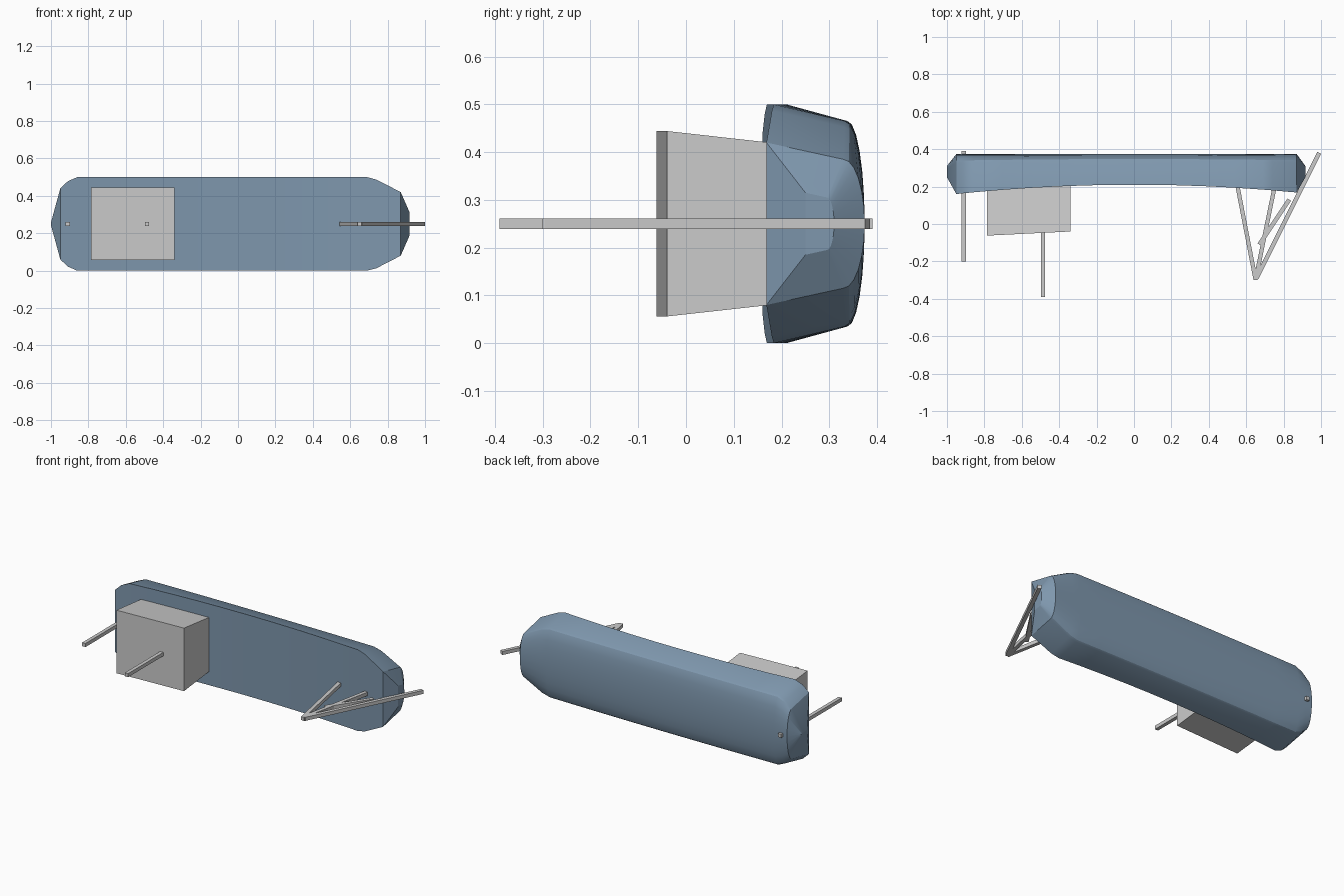
import bpy, bmesh, math
from mathutils import Vector

if "Cube" in bpy.data.objects:
    bpy.data.objects.remove(bpy.data.objects["Cube"])

ZC = 0.25  # centre plane of the vessel, which lies on its side with masts toward -y


def finish(name, bm, smooth=False, mat=None):
    bmesh.ops.recalc_face_normals(bm, faces=bm.faces)
    me = bpy.data.meshes.new(name)
    bm.to_mesh(me)
    bm.free()
    ob = bpy.data.objects.new(name, me)
    bpy.context.collection.objects.link(ob)
    if mat:
        me.materials.append(mat)
    if smooth:
        bpy.ops.object.select_all(action='DESELECT')
        ob.select_set(True)
        bpy.context.view_layer.objects.active = ob
        bpy.ops.object.shade_smooth_by_angle(angle=math.radians(25))
    return ob


def section(deck, half, chine, chine_half, keel, n=6):
    """Half profile (y, z offset) mirrored: deck edge, chine, rounded bottom."""
    pts = [(deck, half)]
    for i in range(n + 1):
        a = i / n * math.pi / 2
        pts.append((chine + (keel - chine) * math.sin(a), chine_half * math.cos(a)))
    return pts + [(y, -z) for y, z in reversed(pts[:-1])]


# Hull: lofted stations from stern to bow
paint = bpy.data.materials.new("hull_paint")
paint.diffuse_color = (0.21, 0.31, 0.42, 1)
paint.use_nodes = True
paint.node_tree.nodes["Principled BSDF"].inputs["Base Color"].default_value = paint.diffuse_color

stations = [(-0.95, 0.19), (-0.91, 0.228), (-0.86, 0.25)]
stations += [(-0.86 + 1.55 * i / 10, 0.25) for i in range(1, 11)]
stations += [(0.74, 0.237), (0.87, 0.17)]
loft = [(-1.0, section(0.25, 0.007, 0.29, 0.006, 0.31))]
for x, w in stations:
    loft.append((x, section(0.21 - 0.055 * x * x, w, 0.338 - 0.012 * x * x,
                            w - 0.035, 0.374)))
loft.append((0.916, section(0.25, 0.065, 0.295, 0.055, 0.31)))

bm = bmesh.new()
rings = [[bm.verts.new((x, y, ZC + z)) for y, z in prof] for x, prof in loft]
for a, b in zip(rings, rings[1:]):
    for i in range(len(a)):
        j = (i + 1) % len(a)
        bm.faces.new((a[i], a[j], b[j], b[i]))
bm.faces.new(rings[0])
bm.faces.new(rings[-1])
finish("hull", bm, True, paint)

# Cabin: block that flares slightly toward its roof
bm = bmesh.new()
cabin = []
for x, roof in ((-0.785, -0.062), (-0.34, -0.04)):
    cabin.append([bm.verts.new((x, y, ZC + z)) for y, z in
                  ((roof, 0.194), (roof, -0.194), (0.22, -0.165), (0.22, 0.165))])
for i in range(4):
    j = (i + 1) % 4
    bm.faces.new((cabin[0][i], cabin[0][j], cabin[1][j], cabin[1][i]))
for ring in cabin:
    bm.faces.new(ring)
finish("cabin", bm)


# Masts and bow frame: square bars in the centre plane
def bar(name, p, q, t=0.022):
    p, q = Vector(p), Vector(q)
    d = (q - p).normalized()
    n = Vector((-d.y, d.x)) * t / 2
    bm = bmesh.new()
    corners = [p + n, q + n, q - n, p - n]
    lo = bm.faces.new([bm.verts.new((c.x, c.y, ZC - t / 2)) for c in corners])
    ext = bmesh.ops.extrude_face_region(bm, geom=[lo], use_keep_orig=True)
    bmesh.ops.translate(bm, vec=(0, 0, t),
                        verts=[v for v in ext["geom"] if isinstance(v, bmesh.types.BMVert)])
    finish(name, bm)


for name, p, q in (
    ("stern_post", (-0.91, -0.20), (-0.91, 0.39)),
    ("cabin_mast", (-0.487, -0.39), (-0.487, 0.18)),
    ("frame_leg_rear", (0.65, -0.298), (0.548, 0.23)),
    ("frame_leg_front", (0.65, -0.298), (0.752, 0.20)),
    ("bow_boom", (0.655, -0.29), (0.99, 0.38)),
    ("boom_brace", (0.67, -0.11), (0.83, 0.13)),
):
    bar(name, p, q)
